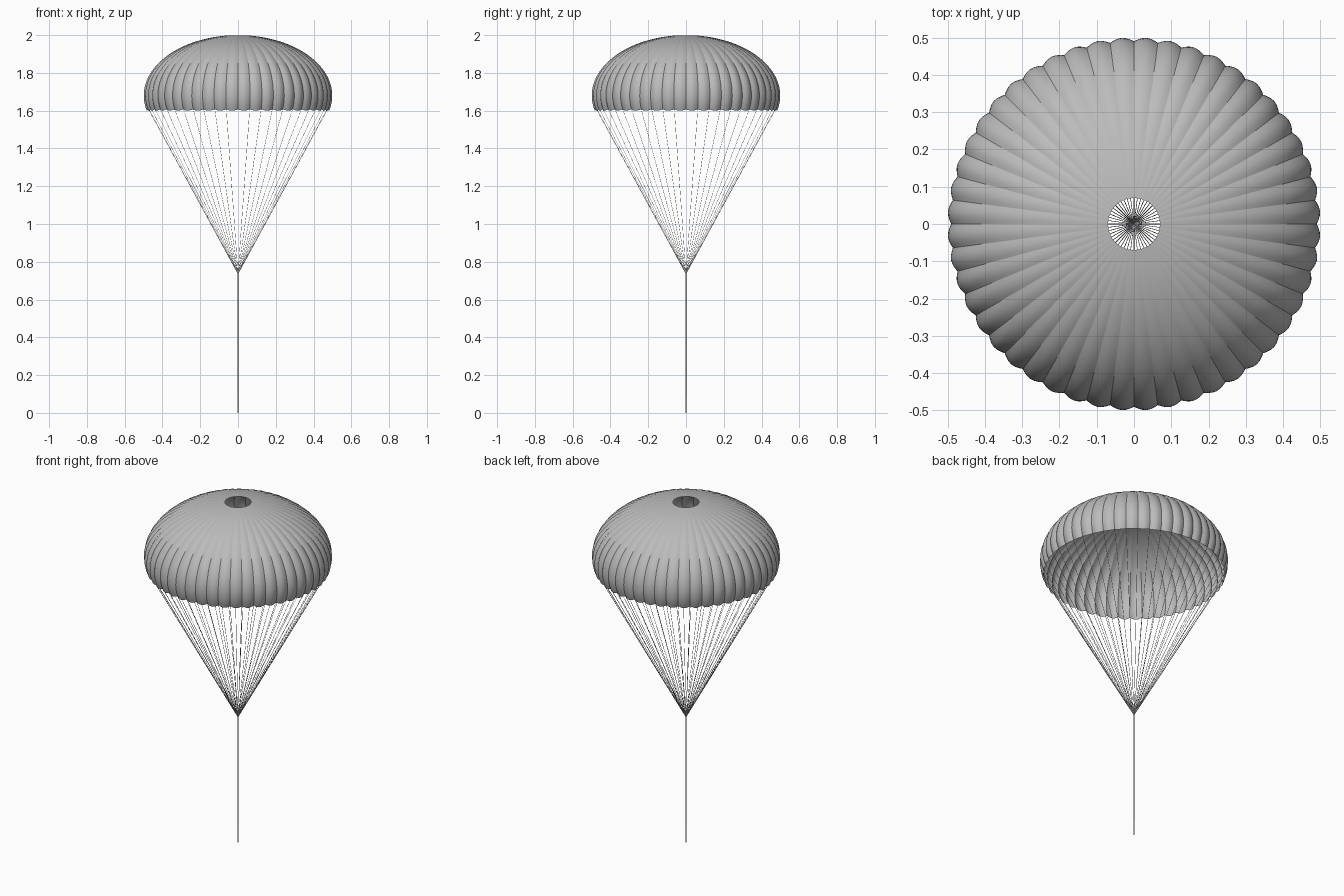
import bpy, bmesh, math
from mathutils import Vector

if "Cube" in bpy.data.objects:
    bpy.data.objects.remove(bpy.data.objects["Cube"])

GORES = 48          # fabric panels, one line per seam
SEG = 6             # slices across one panel
RINGS = 28          # slices from vent to hem
R, H, ZC = 0.5, 0.32, 1.68
Z_JOIN = 0.735      # where the lines meet


def material(name, rgb):
    m = bpy.data.materials.new(name)
    m.diffuse_color = (*rgb, 1)
    m.use_nodes = True
    m.node_tree.nodes["Principled BSDF"].inputs["Base Color"].default_value = m.diffuse_color
    return m


fabric = material("grey fabric", (0.5, 0.5, 0.5))
cord = material("grey cord", (0.45, 0.45, 0.45))


def finish(bm, name, mat):
    me = bpy.data.meshes.new(name)
    bm.to_mesh(me)
    bm.free()
    me.materials.append(mat)
    ob = bpy.data.objects.new(name, me)
    bpy.context.collection.objects.link(ob)
    return ob


def canopy_point(phi, theta):
    """Flattened dome; panels bulge between the seams."""
    bulge = abs(math.sin(theta * GORES / 2))
    r = R * math.cos(phi) * (1 - 0.02 * (1 - bulge))
    low = max(0, -math.sin(phi)) / 0.25
    z = ZC + H * math.sin(phi) + 0.007 * low * (1 - bulge)
    return Vector((r * math.cos(theta), r * math.sin(theta), z))


# Canopy with an open vent at the crown
PHI_TOP, PHI_HEM = math.acos(0.14), -math.asin(0.25)
bm = bmesh.new()
n = GORES * SEG
rings = []
for i in range(RINGS + 1):
    phi = PHI_TOP + (PHI_HEM - PHI_TOP) * i / RINGS
    rings.append([bm.verts.new(canopy_point(phi, 2 * math.pi * j / n)) for j in range(n)])
for a, b in zip(rings, rings[1:]):
    for j in range(n):
        k = (j + 1) % n
        f = bm.faces.new((a[j], b[j], b[k], a[k]))
        f.smooth = True
# Sharp seams between panels
for ring_a, ring_b in zip(rings, rings[1:]):
    for j in range(0, n, SEG):
        bm.edges.get((ring_a[j], ring_b[j])).smooth = False
finish(bm, "canopy", fabric)


def add_rod(bm, p, q, radius, sides=4):
    """Thin closed rod from p to q."""
    d = (q - p).normalized()
    u = d.orthogonal().normalized()
    w = d.cross(u)
    ends = []
    for c in (p, q):
        ends.append([bm.verts.new(c + radius * (math.cos(t) * u + math.sin(t) * w))
                     for t in (2 * math.pi * s / sides for s in range(sides))])
    lo, hi = ends
    for s in range(sides):
        k = (s + 1) % sides
        bm.faces.new((lo[s], lo[k], hi[k], hi[s]))
    bm.faces.new(lo[::-1])
    bm.faces.new(hi)


# Suspension lines from every seam to the join
bm = bmesh.new()
for g in range(GORES):
    add_rod(bm, Vector((0, 0, Z_JOIN)), canopy_point(PHI_HEM, 2 * math.pi * g / GORES), 0.001)
finish(bm, "suspension_lines", cord)

# Single riser hanging below the join
bm = bmesh.new()
add_rod(bm, Vector((0, 0, 0.1)), Vector((0, 0, Z_JOIN + 0.01)), 0.0015, 6)
finish(bm, "riser", cord)

# Slightly thicker end piece
bm = bmesh.new()
add_rod(bm, Vector((0, 0, 0)), Vector((0, 0, 0.1)), 0.0022, 6)
finish(bm, "riser_end", cord)
